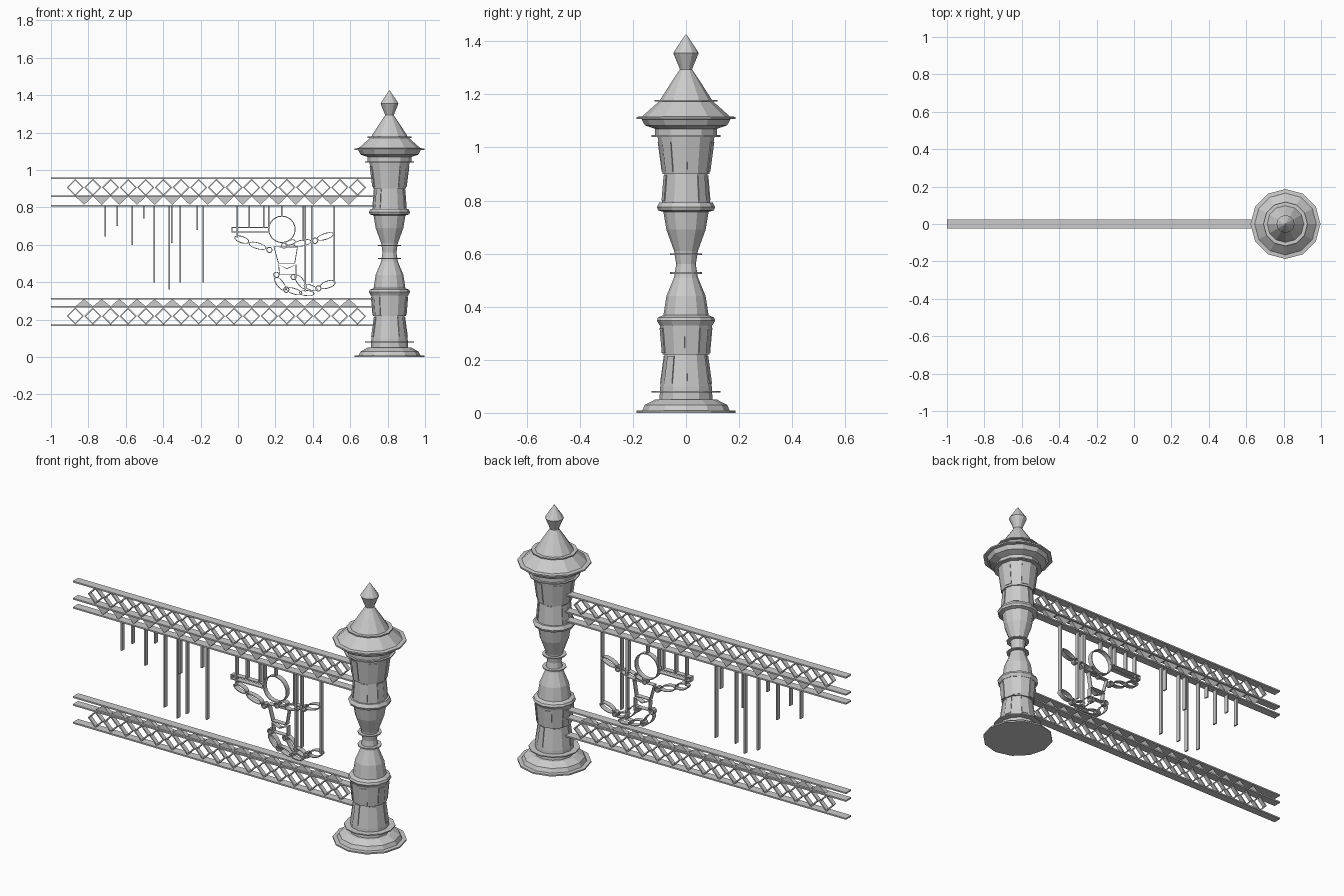
import bpy, bmesh, math

if "Cube" in bpy.data.objects:
    bpy.data.objects.remove(bpy.data.objects["Cube"])

PX = 0.81          # post axis position
SIDES = 12


def make(name, verts, faces):
    me = bpy.data.meshes.new(name)
    bm = bmesh.new()
    vs = [bm.verts.new(v) for v in verts]
    for f in faces:
        bm.faces.new([vs[i] for i in f])
    bmesh.ops.recalc_face_normals(bm, faces=bm.faces)
    bm.to_mesh(me)
    bm.free()
    ob = bpy.data.objects.new(name, me)
    bpy.context.collection.objects.link(ob)
    return ob


class Parts:
    """Collects several solids into one object."""
    def __init__(self):
        self.v, self.f = [], []

    def add(self, verts, faces):
        n = len(self.v)
        self.v += verts
        self.f += [[i + n for i in f] for f in faces]

    def prism(self, pts, d):
        # solid x-z outline extruded to y = +-d
        n = len(pts)
        self.add([(x, y, z) for y in (-d, d) for x, z in pts],
                 [list(range(n)), list(range(n, 2 * n))] +
                 [[i, (i + 1) % n, (i + 1) % n + n, i + n] for i in range(n)])

    def box(self, x0, x1, z0, z1, d):
        self.prism([(x0, z0), (x1, z0), (x1, z1), (x0, z1)], d)

    def ring(self, pts, t, d):
        # hollow x-z outline with wall t, extruded to y = +-d
        n = len(pts)
        cx = sum(p[0] for p in pts) / n
        cz = sum(p[1] for p in pts) / n
        inner = []
        for x, z in pts:
            r = math.hypot(x - cx, z - cz)
            k = 1 - t / r
            inner.append((cx + (x - cx) * k, cz + (z - cz) * k))
        verts = [(x, y, z) for y in (-d, d) for loop in (pts, inner) for x, z in loop]
        faces = []
        for i in range(n):
            j = (i + 1) % n
            for a, b in ((0, n), (n, 3 * n), (3 * n, 2 * n), (2 * n, 0)):
                faces.append([a + i, a + j, b + j, b + i])
        self.add(verts, faces)

    def done(self, name):
        return make(name, self.v, self.f)


def ellipse(x, z, a, b, deg=0, n=14):
    c, s = math.cos(math.radians(deg)), math.sin(math.radians(deg))
    out = []
    for i in range(n):
        t = 2 * math.pi * i / n
        u, w = a * math.cos(t), b * math.sin(t)
        out.append((x + u * c - w * s, z + u * s + w * c))
    return out


def lathe(name, prof):
    ang = [2 * math.pi * i / SIDES for i in range(SIDES)]
    verts = [(PX + r * math.cos(a), r * math.sin(a), z) for r, z in prof for a in ang]
    n = SIDES
    faces = [[k * n + i, k * n + (i + 1) % n, (k + 1) * n + (i + 1) % n, (k + 1) * n + i]
             for k in range(len(prof) - 1) for i in range(n)]
    faces += [list(range(n)), list(range(len(verts) - n, len(verts)))]
    return make(name, verts, faces)


# Turned post: base, shaft, cap and finial
lathe("post_base", [(.187, 0), (.187, .008), (.165, .009), (.155, .03), (.117, .05),
                    (.1, .05), (.097, .1)])
SHAFT = [(.097, .1), (.08, .22), (.088, .22), (.098, .33)]
lathe("post_lower_shaft", SHAFT)
lathe("post_waist", [(.1, .33), (.11, .348), (.105, .36), (.085, .368), (.074, .44),
                     (.045, .51), (.037, .56), (.045, .61), (.074, .69), (.085, .757),
                     (.105, .763), (.11, .775), (.1, .793)])
UPPER = [(.09, .793), (.081, .9), (.088, .9), (.107, 1.04), (.117, 1.045), (.117, 1.07)]
lathe("post_upper_shaft", UPPER)
lathe("post_cap", [(.117, 1.07), (.155, 1.083), (.167, 1.106), (.187, 1.107), (.187, 1.115),
                   (.165, 1.117), (.1, 1.175), (.062, 1.235), (.022, 1.295)])
lathe("finial", [(.022, 1.29), (.025, 1.3), (.048, 1.355), (.04, 1.368), (.002, 1.425)])
for name, r, z in (("lower_collar", .13, .08), ("waist_collar_low", .061, .527),
                   ("waist_collar_high", .061, .597), ("upper_collar", .13, 1.043),
                   ("cap_collar", .118, 1.175)):
    lathe(name, [(r, z - .003), (r, z + .003)])

# Thin raised panels on the shaft facets, alternating in height
panels = Parts()
for z0, z1, r0, r1, odd in ((.11, .215, .0955, .081, 0), (.225, .32, .0885, .097, 1),
                            (.8, .895, .0895, .0815, 1), (.91, 1.02, .0893, .104, 0)):
    for i in range(odd, SIDES, 2):
        verts = []
        for off in (-.004, .004):
            for r, z, f in ((r0, z0, .1), (r0, z0, .9), (r1, z1, .9), (r1, z1, .1)):
                a0, a1 = (2 * math.pi * (i + k) / SIDES for k in (0, 1))
                r += off
                verts.append((PX + r * (math.cos(a0) * (1 - f) + math.cos(a1) * f),
                              r * (math.sin(a0) * (1 - f) + math.sin(a1) * f), z))
        panels.add(verts, [[0, 1, 2, 3], [4, 5, 6, 7], [0, 1, 5, 4], [1, 2, 6, 5],
                           [2, 3, 7, 6], [3, 0, 4, 7]])
panels.done("shaft_panels")

# Horizontal rails
rails = Parts()
for z in (.955, .86, .81, .313, .27, .17):
    rails.box(-1, .745, z - .004, z + .004, .023)
rails.done("rails")

# Diamond lattice and solid triangles between the rails
STEP = .0943
diamonds, triangles = Parts(), Parts()
for i in range(17):
    x = -.87 + i * STEP
    for z in (.907, .219):
        diamonds.ring([(x - .046, z), (x, z - .046), (x + .046, z), (x, z + .046)], .009, .012)
    xt = x + STEP / 2
    if i < 16:
        for base, tip in ((.858, .814), (.272, .31)):
            triangles.prism([(xt - .046, base), (xt + .046, base), (xt, tip)], .012)
diamonds.done("diamond_lattice")
triangles.done("triangle_trim")

# Hanging rods of varied length: x, lower end
rods = Parts()
for x, z in ((-.71, .645), (-.645, .70), (-.565, .60), (-.505, .74), (-.447, .40),
             (-.367, .36), (-.353, .61), (-.31, .40), (-.217, .68), (-.187, .40),
             (-.005, .64), (.06, .695), (.137, .695), (.165, .695), (.235, .755),
             (.35, .62), (.36, .35), (.395, .40), (.515, .40)):
    rods.box(x - .004, x + .004, z, .81, .012)
rods.done("hanging_rods")

# Jointed puppet made of hollow outlines: x, z, half length, half width, tilt
puppet = Parts()
W, D = .005, .014
puppet.ring(ellipse(.235, .683, .073, .073, n=24), W, D)
for limb in ((.02, .628, .042, .019, -18), (.105, .595, .05, .018, -16),
             (.28, .613, .03, .015, 15), (.345, .61, .05, .018, 12),
             (.467, .645, .048, .018, 18), (.225, .392, .045, .02, -52),
             (.3, .352, .046, .017, -18), (.368, .342, .042, .016, -4),
             (.335, .402, .048, .02, -52), (.388, .372, .04, .015, -20),
             (.48, .388, .045, .021, 18)):
    puppet.ring(ellipse(*limb), W, D)
for x, z in ((.168, .573), (.247, .596), (.412, .622), (.205, .44), (.297, .428),
             (.258, .36), (.43, .367)):
    puppet.ring(ellipse(x, z, .017, .017, n=10), W, D)
puppet.ring([(.19, .59), (.32, .59), (.305, .5), (.215, .5)], W, D)
puppet.ring([(.215, .495), (.26, .475), (.312, .495), (.312, .44), (.22, .44)], W, D)
puppet.done("hanging_puppet")

# Flat control bar above the puppet's arm
bar = Parts()
for x0, x1, z0, z1 in ((-.035, .165, .667, .672), (-.035, .165, .69, .695),
                       (-.035, -.03, .672, .69), (.16, .165, .672, .69)):
    bar.box(x0, x1, z0, z1, D)
bar.done("control_bar")
